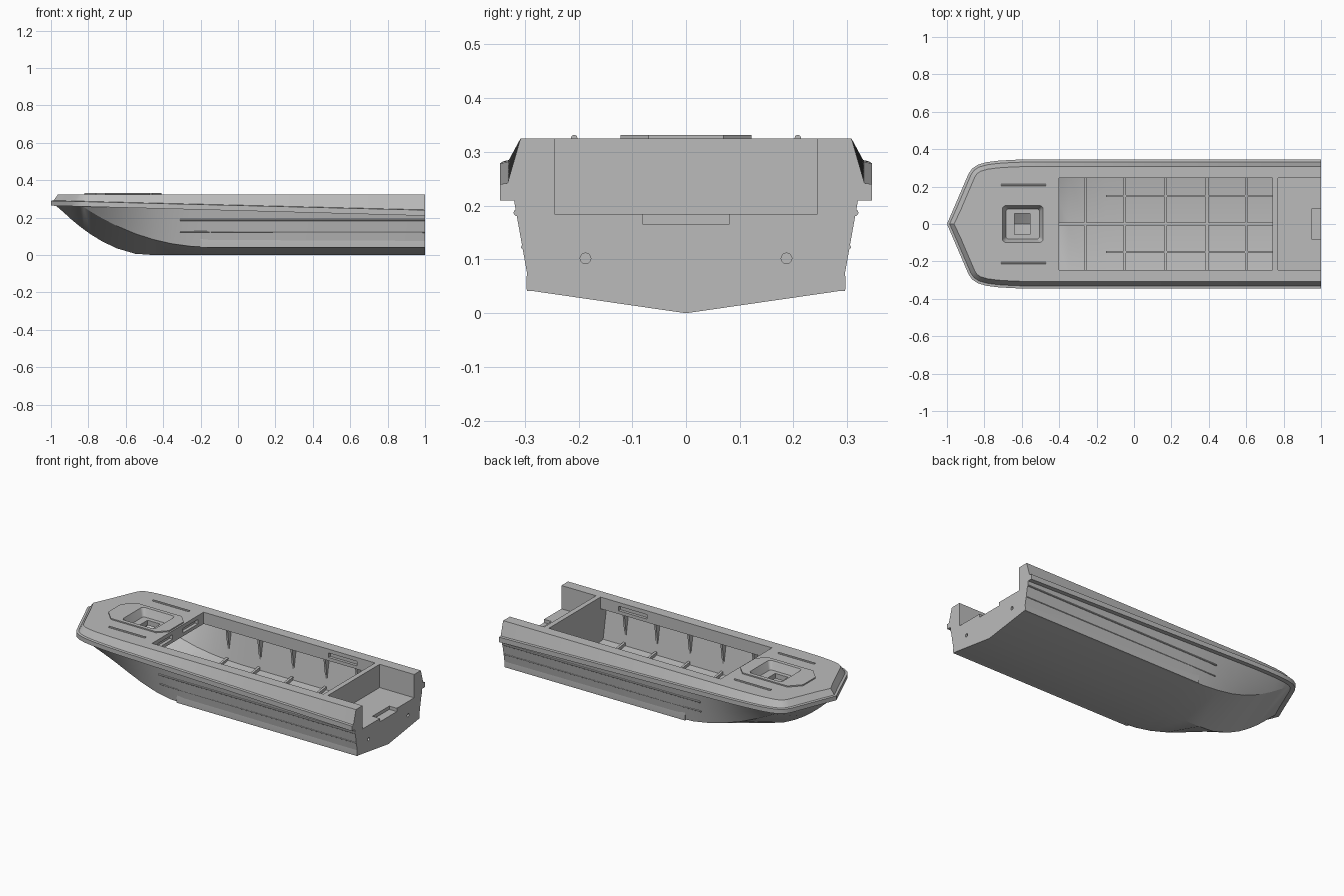
import bpy, bmesh, math
from mathutils import Vector

cube = bpy.data.objects.get("Cube")
if cube:
    bpy.data.objects.remove(cube)

grey = bpy.data.materials.new("hull grey")
grey.use_nodes = True
grey.diffuse_color = (0.5, 0.5, 0.5, 1)
grey.node_tree.nodes["Principled BSDF"].inputs["Base Color"].default_value = (0.5, 0.5, 0.5, 1)


def finish(name, bm):
    """Clean a bmesh and turn it into an object."""
    bmesh.ops.remove_doubles(bm, verts=bm.verts, dist=0.0005)
    bmesh.ops.dissolve_degenerate(bm, edges=bm.edges, dist=0.0001)
    bmesh.ops.recalc_face_normals(bm, faces=bm.faces)
    mesh = bpy.data.meshes.new(name)
    bm.to_mesh(mesh)
    bm.free()
    mesh.materials.append(grey)
    obj = bpy.data.objects.new(name, mesh)
    bpy.context.scene.collection.objects.link(obj)
    return obj


def loft(name, rings, cap_start=True):
    """Skin closed rings of equal point count."""
    bm = bmesh.new()
    rows = [[bm.verts.new(p) for p in ring] for ring in rings]
    n = len(rows[0])
    for a, b in zip(rows, rows[1:]):
        for i in range(n):
            j = (i + 1) % n
            bm.faces.new((a[i], a[j], b[j], b[i]))
    bm.faces.new(rows[-1])
    if cap_start:
        bm.faces.new(rows[0])
    return finish(name, bm)


def box(name, x0, x1, y0, y1, z0, z1):
    ring = lambda z: [(x0, y0, z), (x1, y0, z), (x1, y1, z), (x0, y1, z)]
    return loft(name, [ring(z0), ring(z1)])


def rod(name, a, b, radius, sides=10):
    """Cylinder lying along x between two points."""
    ring = lambda p: [(p[0], p[1] + radius * math.cos(2 * math.pi * i / sides),
                       p[2] + radius * math.sin(2 * math.pi * i / sides)) for i in range(sides)]
    return loft(name, [ring(a), ring(b)])


def plate(name, x, thick, profile):
    """Extrude a y-z profile along x."""
    return loft(name, [[(x + s * thick / 2, y, z) for y, z in profile] for s in (-1, 1)])


def cut(obj, cutter):
    mod = obj.modifiers.new("cut", 'BOOLEAN')
    mod.operation = 'DIFFERENCE'
    mod.solver = 'EXACT'
    mod.object = cutter
    bpy.context.view_layer.objects.active = obj
    bpy.ops.object.modifier_apply(modifier=mod.name)


def lerp(a, b, t):
    return a + (b - a) * t


# Plan outline of the rubbing strake, bow to stern
outline = [(-1, 0), (-0.96, 0.093), (-0.92, 0.187), (-0.885, 0.268), (-0.865, 0.297),
           (-0.835, 0.317), (-0.79, 0.33), (-0.73, 0.338), (-0.65, 0.343)]
outline += [(-0.55 + 0.1 * i, 0.346) for i in range(16)] + [(1, 0.346)]


def inset(i, d):
    """Outline point moved inward by d."""
    x, y = outline[i]
    if i == 0:
        return x + d, 0
    if i == len(outline) - 1:
        return x, y - d
    a, b = outline[i - 1], outline[i + 1]
    t = Vector((b[0] - a[0], b[1] - a[1])).normalized()
    return x + t.y * d, y - t.x * d


def keel_z(x):
    return 0.265 * min(1, max(0, (-0.48 - x) / 0.49)) ** 1.87


def band_top(x):
    return 0.29 - 0.025 * (x + 1)


def band_bottom(x):
    return 0.264 - 0.027 * (x + 1)


def chine(x, y, z):
    """Chine point below a given sheer point."""
    f = min(1, max(0, (-0.15 - x) / 0.68)) ** 2
    tuck = 0.05 * math.sin(math.pi * f)
    return x, max(0, y - 0.03 * (1 - f) - tuck), lerp(0.042, z, f)


def mirrored(half):
    """Ring from a half section whose first point is on the centre line."""
    return half + [(x, -y, z) for x, y, z in reversed(half[1:])]


# Hull, band, coaming and deck as one solid
rings, inner = [], []
for i, (ox, oy) in enumerate(outline):
    x, y = inset(i, 0.026)
    sheer = (x, y, band_bottom(ox))
    ch = chine(*sheer)
    keel = (x, 0, min(keel_z(x), sheer[2]))
    side = tuple(lerp(a, b, 0.45) for a, b in zip(ch, sheer))
    bx, by = inset(i, 0.014)
    dx, dy = inset(i, 0.038)
    rings.append(mirrored([keel, ch, side, sheer, (ox, oy, band_bottom(ox)),
                           (ox, oy, band_top(ox)), (bx, by, band_top(ox) + 0.002), (dx, dy, 0.325)]))
    if -0.78 < x < 0.7:
        inner.append(mirrored([(x, 0, keel[2] + 0.02), (x, ch[1] - 0.02, min(ch[2] + 0.02, 0.245)),
                               (x, y - 0.015, 0.255)]))
inner.append([(0.74, y, z) for x, y, z in inner[-1]])
hull = loft("hull", rings, cap_start=False)

# Chamfered pad on the foredeck
c = 0.05
pad_plan = [(-0.82, -0.06), (-0.76, -0.122), (-0.46, -0.122), (-0.41, -0.07),
            (-0.41, 0.07), (-0.46, 0.122), (-0.76, 0.122), (-0.82, 0.06)]
pad = loft("foredeck_pad", [[(x, y, z) for x, y in pad_plan] for z in (0.322, 0.332)])


def rounded(hx, hy, r, z, cx=-0.595):
    pts = []
    for k, (sx, sy) in enumerate([(1, 1), (-1, 1), (-1, -1), (1, -1)]):
        for s in range(5):
            a = math.pi / 2 * (k + s / 4)
            pts.append((cx + sx * (hx - r) + r * math.cos(a), sy * (hy - r) + r * math.sin(a), z))
    return pts


# Cutters: cabin void, openings, stern well, hatch, slots, drains
cutters = [
    loft("cabin_cutter", inner),
    box("cockpit_cutter", -0.4, 0.74, -0.245, 0.245, 0.2, 0.4),
    box("well_cutter", 0.77, 1.1, -0.245, 0.245, 0.185, 0.4),
    box("notch_cutter", 0.95, 1.1, -0.08, 0.08, 0.165, 0.3),
]
hatch = loft("hatch_cutter", [rounded(0.09, 0.08, 0.015, 0.285), rounded(0.11, 0.1, 0.02, 0.335)])
hatch_hole = box("hatch_hole_cutter", -0.64, -0.555, -0.055, 0.055, 0.2, 0.3)
cutters += [hatch, hatch_hole]
for s in (-1, 1):
    ya, yb = sorted((s * 0.23, s * 0.262))
    cutters.append(box("side_slot_cutter", 0.43, 0.62, ya, yb, 0.275, 0.302))
    ya, yb = sorted((s * 0.05, s * 0.19))
    cutters.append(box("front_slot_cutter", -0.42, -0.38, ya, yb, 0.275, 0.302))
    cutters.append(rod("drain_cutter", (0.97, s * 0.187, 0.102), (1.05, s * 0.187, 0.102), 0.01, 16))
for cutter in cutters:
    cut(hull, cutter)
cut(pad, hatch)
for cutter in cutters:
    bpy.data.objects.remove(cutter)

# Floor frames and wall brackets
for x in (-0.26, -0.05, 0.17, 0.39, 0.6):
    plate("floor_frame", x, 0.014, [(0, 0.012), (0.272, 0.055), (0.272, 0.08), (0, 0.045),
                                    (-0.272, 0.08), (-0.272, 0.055)])
    for s in (-1, 1):
        plate("wall_bracket", x, 0.012, [(s * 0.31, 0.258), (s * 0.262, 0.258), (s * 0.284, 0.1)])

# Floor stringers
box("keel_stringer", -0.4, 0.74, -0.007, 0.007, 0.01, 0.042)
for s in (-1, 1):
    ya, yb = sorted((s * 0.145, s * 0.155))
    box("side_stringer", -0.15, 0.74, ya, yb, 0.025, 0.06)
    # Deck rails and hull strakes
    rod("deck_rail", (-0.71, s * 0.208, 0.326), (-0.47, s * 0.208, 0.326), 0.006)
    rod("upper_strake", (-0.31, s * 0.309, 0.187), (1, s * 0.315, 0.187), 0.006)
    rod("lower_strake", (-0.31, s * 0.299, 0.125), (1, s * 0.303, 0.123), 0.004)
    # Chine flange
    plate("chine_flange", 0.4, 1.2, [(s * 0.28, 0.041), (s * 0.296, 0.041), (s * 0.297, 0.052),
                                     (s * 0.295, 0.1), (s * 0.285, 0.1)])

# Smooth the curved skin, keep hard edges
bpy.ops.object.select_all(action='DESELECT')
for obj in bpy.context.scene.objects:
    if obj.type == 'MESH':
        obj.select_set(True)
        bpy.context.view_layer.objects.active = obj
bpy.ops.object.shade_smooth_by_angle(angle=math.radians(25))
